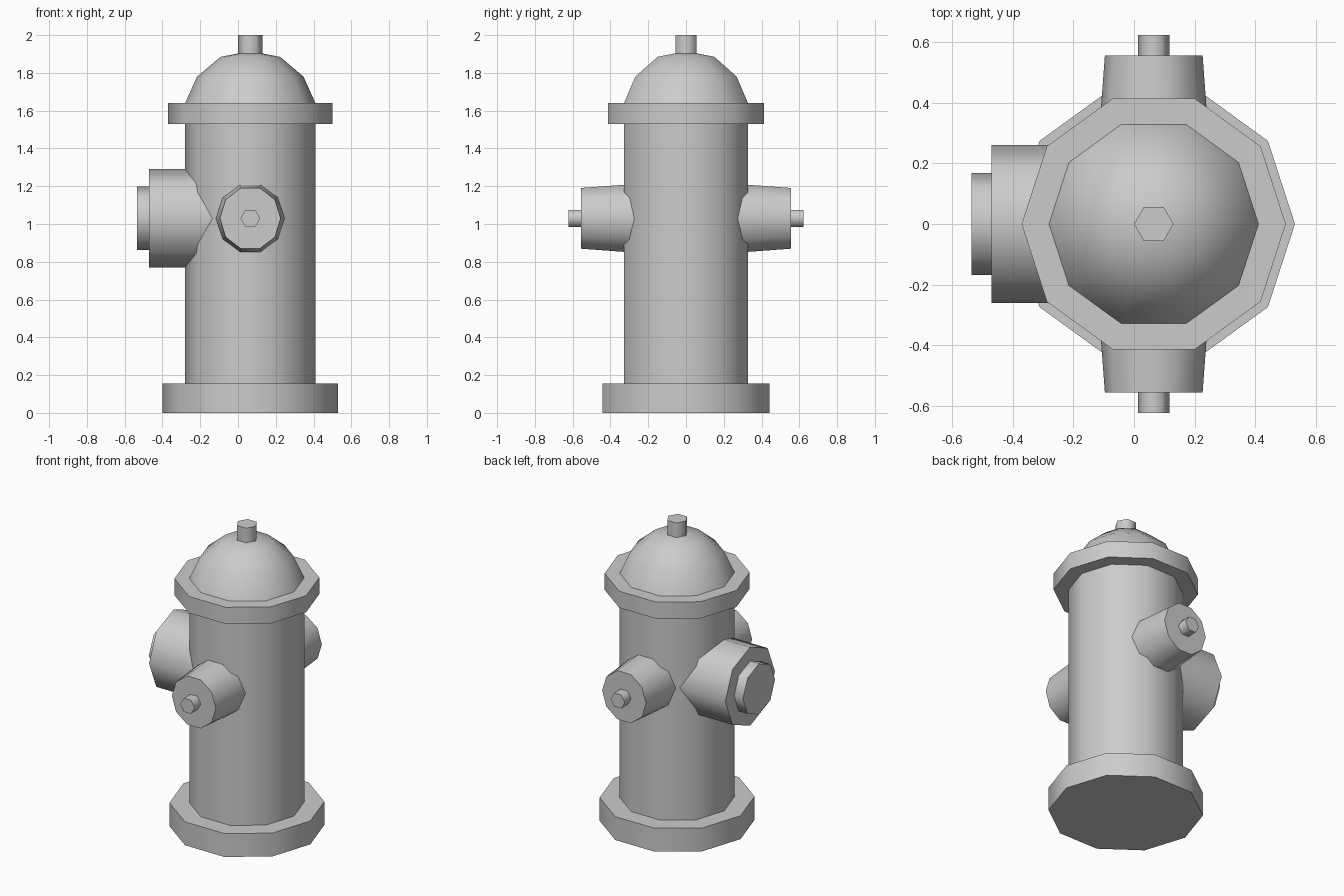
import bpy, bmesh
from math import radians, cos, sin, tau
from mathutils import Matrix

if "Cube" in bpy.data.objects:
    bpy.data.objects.remove(bpy.data.objects["Cube"])

CX = 0.065      # axis of the body
HZ = 1.03       # height of the outlets


def lathe(name, profile, sides, place, squash=1.0):
    """Spin (radius, height) points into a faceted solid; radius 0 is a pole."""
    bm = bmesh.new()
    rings = []
    for r, h in profile:
        n = sides if r > 0 else 1
        rings.append([bm.verts.new((r * cos(tau * i / sides),
                                    r * sin(tau * i / sides) * squash, h))
                      for i in range(n)])
    for a, b in zip(rings, rings[1:]):
        for i in range(sides):
            j = (i + 1) % sides
            corners = [a[i % len(a)], a[j % len(a)], b[j % len(b)], b[i % len(b)]]
            bm.faces.new(list(dict.fromkeys(corners)))
    # cap open ends
    if len(rings[0]) > 1:
        bm.faces.new(rings[0][::-1])
    if len(rings[-1]) > 1:
        bm.faces.new(rings[-1])
    bm.transform(place)
    bmesh.ops.recalc_face_normals(bm, faces=bm.faces)
    mesh = bpy.data.meshes.new(name)
    bm.to_mesh(mesh)
    bm.free()
    obj = bpy.data.objects.new(name, mesh)
    bpy.context.collection.objects.link(obj)
    bpy.ops.object.select_all(action='DESELECT')
    obj.select_set(True)
    bpy.context.view_layer.objects.active = obj
    bpy.ops.object.shade_smooth_by_angle(angle=radians(61))
    return obj


upright = Matrix.Translation((CX, 0, 0))

# Base, barrel, flange and dome in one profile
lathe("hydrant_body", [(0.465, 0), (0.465, 0.155), (0.345, 0.155), (0.345, 1.53),
                       (0.435, 1.53), (0.435, 1.64), (0.345, 1.64), (0.282, 1.78),
                       (0.158, 1.885), (0, 1.915)], 10, upright)

# Hexagonal nut on top
lathe("top_nut", [(0.065, 1.89), (0.065, 2.0)], 6, upright)

# Large outlet with stepped cap, facing -x
to_left = Matrix.Translation((0, 0, HZ)) @ Matrix.Rotation(radians(-90), 4, 'Y')
lathe("main_outlet", [(0.26, 0.13), (0.26, 0.47), (0.168, 0.47), (0.168, 0.535)],
      8, to_left)

# Tapered side nozzles with small hexagonal nuts, front and back
for side, angle in (("front", 90), ("back", -90)):
    place = Matrix.Translation((CX, 0, HZ)) @ Matrix.Rotation(radians(angle), 4, 'X')
    lathe(side + "_nozzle", [(0.185, 0.23), (0.161, 0.555)], 10, place, 1.05)
    lathe(side + "_nozzle_nut", [(0.052, 0.54), (0.052, 0.622)], 6, place)
